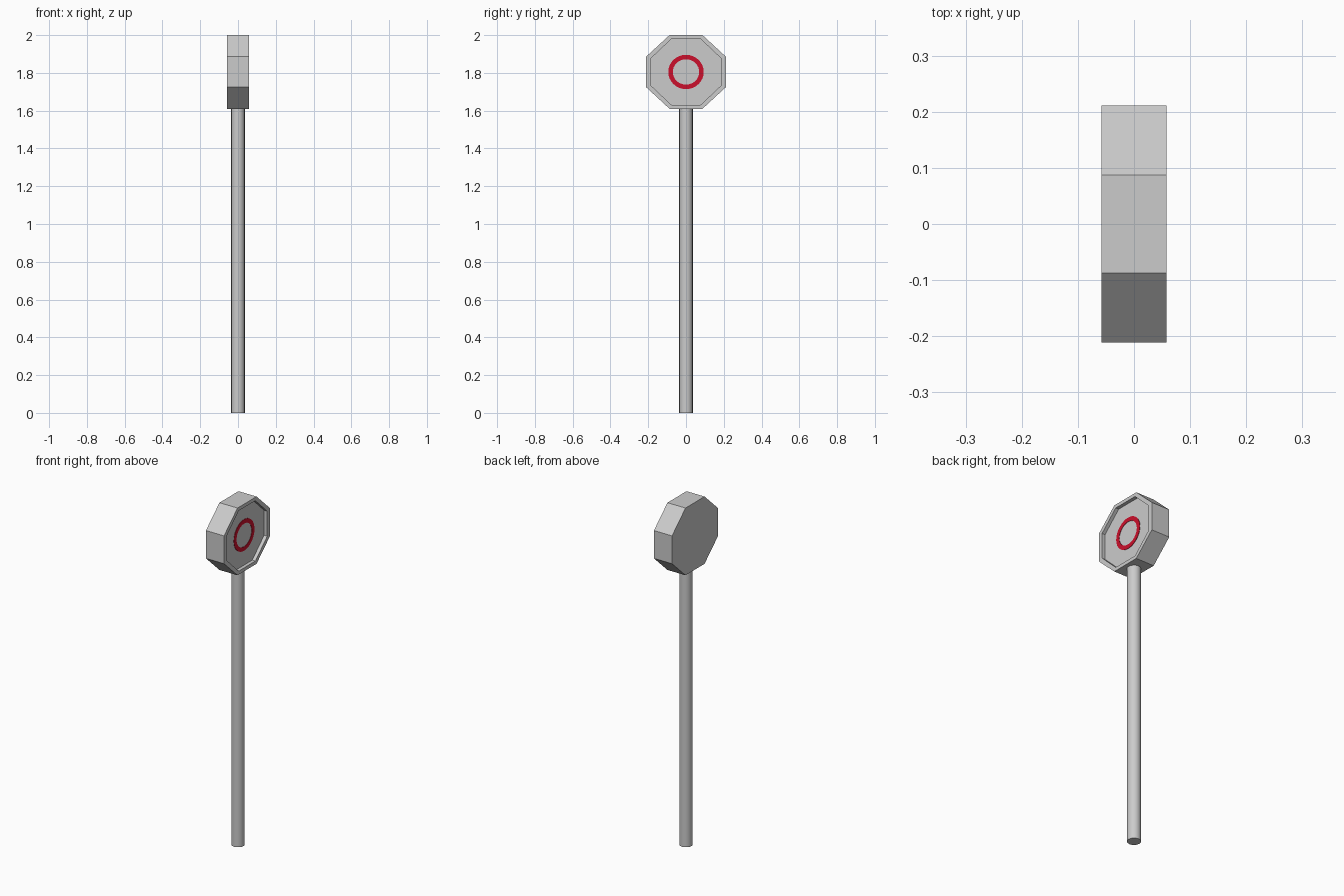
import bpy, bmesh
from math import cos, sin, pi

if "Cube" in bpy.data.objects:
    bpy.data.objects.remove(bpy.data.objects["Cube"])

CZ = 1.805  # height of the sign centre


def loft(name, sides, phase, rings, closed=False):
    """Join elliptical rings (x, y radius, z radius) along x into one mesh."""
    bm = bmesh.new()
    loops = []
    for x, ry, rz in rings:
        angles = [phase + 2 * pi * i / sides for i in range(sides)]
        loops.append([bm.verts.new((x, ry * cos(a), CZ + rz * sin(a))) for a in angles])
    pairs = list(zip(loops, loops[1:]))
    if closed:
        pairs.append((loops[-1], loops[0]))
    for a, b in pairs:
        for i in range(sides):
            j = (i + 1) % sides
            bm.faces.new((a[i], a[j], b[j], b[i]))
    if not closed:
        bm.faces.new(loops[0])
        bm.faces.new(loops[-1])
    bmesh.ops.recalc_face_normals(bm, faces=bm.faces)
    mesh = bpy.data.meshes.new(name)
    bm.to_mesh(mesh)
    bm.free()
    obj = bpy.data.objects.new(name, mesh)
    bpy.context.collection.objects.link(obj)
    return obj


# Octagonal sign box with a raised rim and recessed face on +x
k = 1 / cos(pi / 8)  # flat distance to corner radius
T, FLOOR = 0.058, 0.038
loft("sign_box", 8, pi / 8, [
    (-T, 0.211 * k, 0.195 * k),
    (T, 0.211 * k, 0.195 * k),
    (T, 0.185 * k, 0.175 * k),
    (FLOOR, 0.185 * k, 0.175 * k),
])

# Red ring on the recessed face
ring = loft("red_ring", 32, 0, [
    (FLOOR - 0.002, 0.094, 0.091),
    (FLOOR + 0.002, 0.094, 0.091),
    (FLOOR + 0.002, 0.070, 0.067),
    (FLOOR - 0.002, 0.070, 0.067),
], closed=True)
red = bpy.data.materials.new("red")
red.diffuse_color = (0.6, 0.005, 0.025, 1)
red.use_nodes = True
red.node_tree.nodes["Principled BSDF"].inputs["Base Color"].default_value = red.diffuse_color
ring.data.materials.append(red)

# Round pole
bpy.ops.mesh.primitive_cylinder_add(vertices=16, radius=0.036, depth=1.615,
                                    location=(0, 0, 0.8075))
bpy.context.object.name = "pole"
bpy.ops.object.shade_smooth_by_angle()
